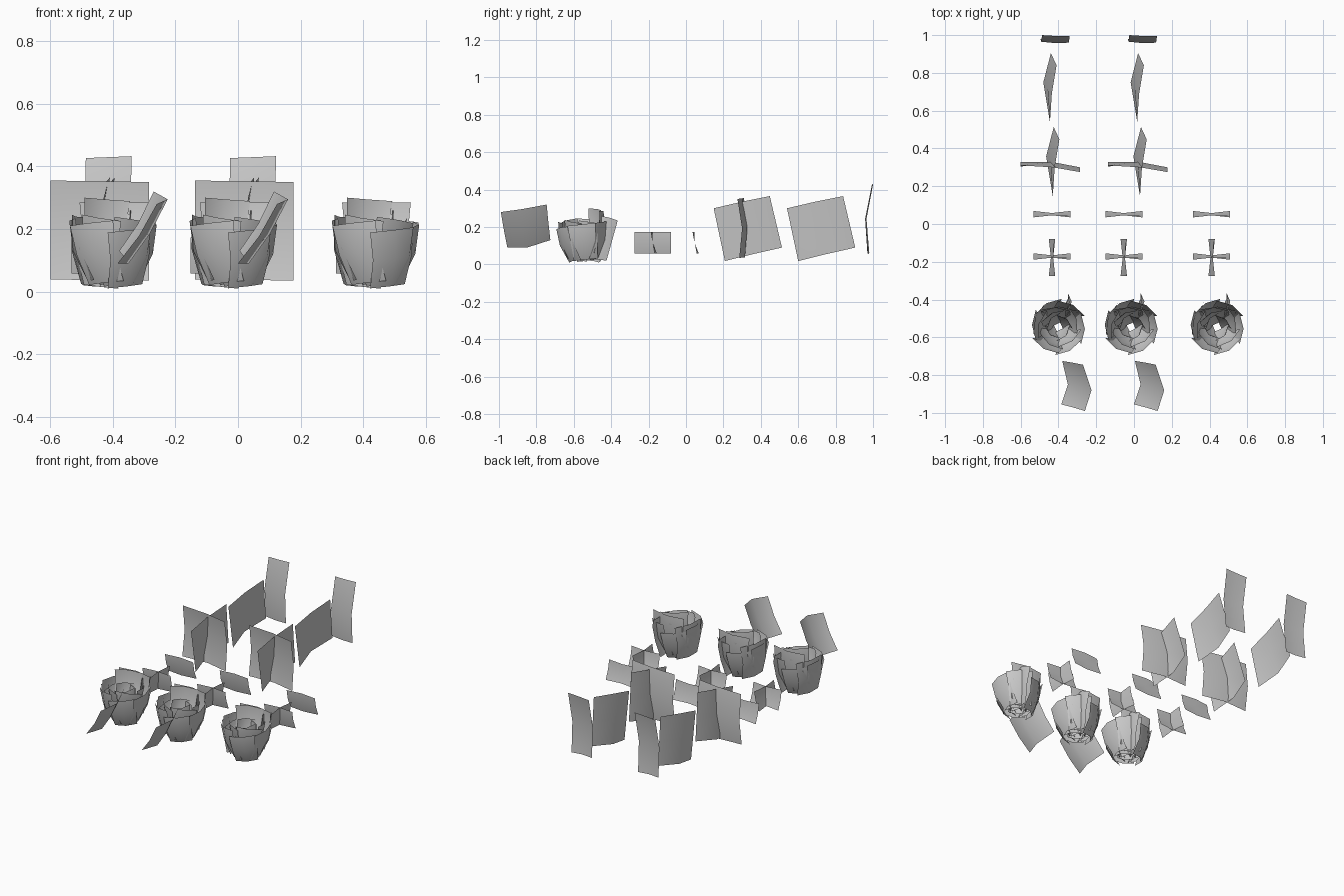
import bpy
import math
from mathutils import Vector, Matrix

cube = bpy.data.objects.get("Cube")
if cube:
    bpy.data.objects.remove(cube, do_unlink=True)

grey = bpy.data.materials.new("plain_grey")
grey.use_nodes = True
grey.diffuse_color = (0.6, 0.6, 0.6, 1)
grey.node_tree.nodes["Principled BSDF"].inputs["Base Color"].default_value = (0.6, 0.6, 0.6, 1)


def build(name, verts, columns, shifts):
    """Make a smooth grid sheet and repeat it along x."""
    rows = len(verts) // columns
    faces = []
    for r in range(rows - 1):
        for c in range(columns - 1):
            i = r * columns + c
            faces.append((i, i + 1, i + columns + 1, i + columns))
    mesh = bpy.data.meshes.new(name)
    mesh.from_pydata(verts, [], faces)
    mesh.polygons.foreach_set("use_smooth", [True] * len(faces))
    mesh.materials.append(grey)
    for dx in shifts:
        obj = bpy.data.objects.new(name, mesh)
        obj.location.x = dx
        bpy.context.collection.objects.link(obj)


def sheet(name, top, bottom, shifts, bulge=(0, 0, 0)):
    """Sheet from a top and a bottom edge, bulging along its middle row."""
    top = [Vector(p) for p in top]
    bottom = [Vector(p) for p in bottom]
    middle = [(a + b) / 2 + Vector(bulge) for a, b in zip(top, bottom)]
    build(name, top + middle + bottom, len(top), shifts)


pair = (0, 0.462)
front_pair = (0, 0.385)
trio = (0, 0.38, 0.845)
flower_trio = (0, 0.385, 0.84)

# Tall back petal
sheet("back_petal",
      [(-0.487, 1.0, 0.427), (-0.41, 0.995, 0.43), (-0.34, 0.995, 0.433)],
      [(-0.495, 0.98, 0.06), (-0.42, 0.97, 0.058), (-0.35, 0.975, 0.055)],
      pair, (0, -0.025, 0))

# Large folded petal, used alone and again in the big cross
side_top = [Vector(p) for p in ((-0.445, 0.54, 0.3), (-0.435, 0.69, 0.335), (-0.41, 0.84, 0.365))]
side_bottom = [Vector(p) for p in ((-0.455, 0.6, 0.018), (-0.48, 0.75, 0.055), (-0.44, 0.905, 0.09))]
sheet("side_petal", side_top, side_bottom, pair)
move = Vector((0.015, -0.392, 0))
sheet("cross_petal_lengthwise", [p + move for p in side_top], [p + move for p in side_bottom], pair)
sheet("cross_petal_crosswise",
      [(-0.6, 0.31, 0.355), (-0.43, 0.3, 0.353), (-0.285, 0.275, 0.35)],
      [(-0.6, 0.305, 0.038), (-0.43, 0.315, 0.037), (-0.285, 0.285, 0.035)],
      pair, (0, 0.02, 0))


# Small bow-tie leaves: twisted ends, pinched centre
def small_leaf(name, x, y, turn):
    rot = Matrix.Rotation(turn, 3, "Z")
    verts = []
    for v, z in ((1, 0.173), (0, 0.115), (-1, 0.057)):
        for u in (-1, 0, 1):
            p = Vector((u * 0.098, -v * (0.006 + 0.011 * abs(u)) - 0.006 * (v == 0), 0))
            verts.append(rot @ p + Vector((x, y, z)))
    build(name, verts, 3, trio)


small_leaf("single_leaf", -0.434, 0.052, 0)
small_leaf("crossed_leaf_wide", -0.434, -0.172, 0)
small_leaf("crossed_leaf_long", -0.434, -0.178, math.pi / 2)

# Leaning front petal
sheet("front_petal",
      [(-0.27, -0.745, 0.32), (-0.225, -0.88, 0.295), (-0.26, -0.99, 0.28)],
      [(-0.38, -0.725, 0.13), (-0.35, -0.85, 0.09), (-0.385, -0.955, 0.09)],
      front_pair, (0.005, 0, -0.008))


# Flower heads: curved petals in nested rings
def flower_petal(name, angle, low, high, base, tip, width, twist):
    rot = Matrix.Rotation(math.radians(angle), 3, "Z")
    turn = Matrix.Rotation(math.radians(twist), 3, "X")
    middle = Vector(((low + high) / 2, 0, (base + tip) / 2))
    verts = []
    for v in (1, 0.5, 0):
        radius = low + (high - low) * v + 0.07 * v * (1 - v)
        for u in (-1, 0, 1):
            p = Vector((radius - 0.02 * u * u, u * width * (0.8 + 0.2 * v), base + (tip - base) * v))
            p = middle + turn @ (p - middle)
            verts.append(rot @ p + Vector((-0.4, -0.545, 0)))
    build(name, verts, 3, flower_trio)


rings = [
    # name, count, start, low, high, base, tip, width, twist
    ("outer_petal", 6, 0, 0.08, 0.14, 0.025, 0.215, 0.08, 6),
    ("middle_petal", 5, 20, 0.045, 0.105, 0.03, 0.225, 0.075, -8),
    ("inner_petal", 4, 50, 0.025, 0.06, 0.03, 0.21, 0.055, 8),
]
for name, count, start, low, high, base, tip, width, twist in rings:
    for i in range(count):
        lift = 0.02 * math.sin(i * 2.3)
        flower_petal(name, start + i * 360 / count, low, high, base + lift / 2, tip + lift, width, twist)

# Taller petals at the back and left of the flower
flower_petal("back_flower_petal", 88, 0.075, 0.105, 0.06, 0.285, 0.11, 0)
flower_petal("left_flower_petal", 160, 0.1, 0.13, 0.02, 0.24, 0.09, 4)
flower_petal("tall_flower_petal", 115, 0.05, 0.08, 0.08, 0.295, 0.08, 4)

# Radial spike leaf behind each flower
sheet("flower_spike",
      [(-0.35, -0.365, 0.235), (-0.33, -0.41, 0.25), (-0.345, -0.46, 0.26)],
      [(-0.365, -0.425, 0.02), (-0.37, -0.46, 0.025), (-0.375, -0.5, 0.03)],
      flower_trio, (0.008, 0, 0))
